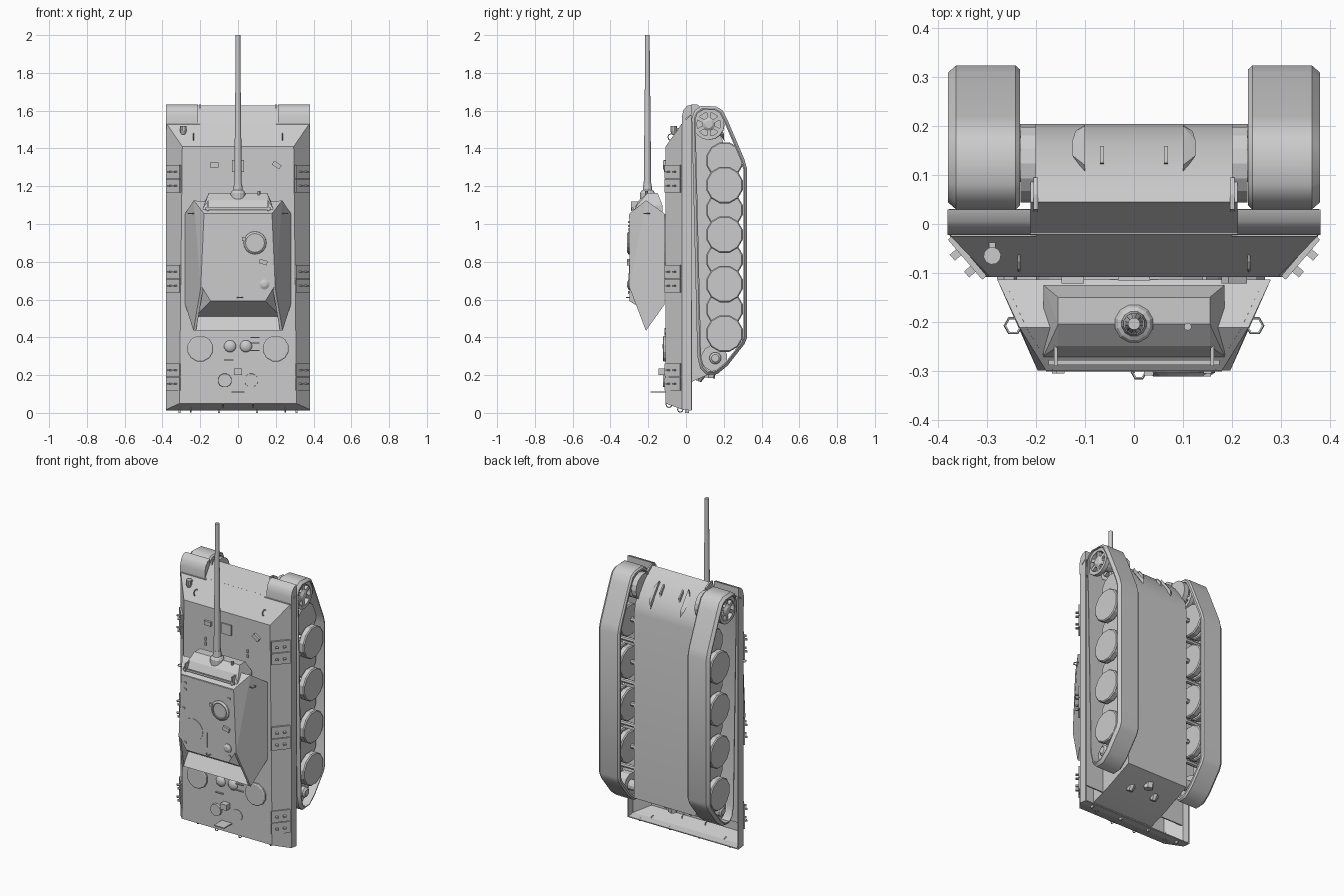
import bpy, bmesh
from math import sin, cos, pi, atan2
from mathutils import Vector, Matrix

if "Cube" in bpy.data.objects:
    bpy.data.objects.remove(bpy.data.objects["Cube"])


def mesh(name, verts, faces, smooth=None):
    me = bpy.data.meshes.new(name)
    me.from_pydata(verts, [], faces)
    bm = bmesh.new()
    bm.from_mesh(me)
    bmesh.ops.recalc_face_normals(bm, faces=bm.faces)
    bm.to_mesh(me)
    bm.free()
    ob = bpy.data.objects.new(name, me)
    bpy.context.collection.objects.link(ob)
    if smooth:
        bpy.ops.object.select_all(action='DESELECT')
        ob.select_set(True)
        bpy.context.view_layer.objects.active = ob
        bpy.ops.object.shade_smooth_by_angle(angle=smooth)
    return ob


def loft(name, a, b, smooth=None):
    """Join two matching outlines and cap them."""
    n = len(a)
    f = [(i, (i + 1) % n, (i + 1) % n + n, i + n) for i in range(n)]
    return mesh(name, a + b, f + [tuple(range(n)), tuple(range(n, 2 * n))], smooth)


def prism(name, profile, x0, x1, smooth=None):
    """Extrude a (y, z) profile along x."""
    return loft(name, [(x0, *p) for p in profile], [(x1, *p) for p in profile], smooth)


def box(name, x, y, z, rot=None):
    c = Vector((sum(x) / 2, sum(y) / 2, sum(z) / 2))
    v = [Vector((a, b, d)) - c for a in x for b in y for d in z]
    v = [(rot @ p if rot else p) + c for p in v]
    return mesh(name, v, [(0, 1, 3, 2), (4, 5, 7, 6), (0, 1, 5, 4),
                          (2, 3, 7, 6), (0, 2, 6, 4), (1, 3, 7, 5)])


def lathe(name, start, axis, profile, n=12, smooth=None):
    """Turn (distance, radius) pairs about an axis."""
    s, a = Vector(start), Vector(axis).normalized()
    u = a.orthogonal().normalized()
    w = a.cross(u)
    v = [s + a * d + (u * cos(2 * pi * i / n) + w * sin(2 * pi * i / n)) * r
         for d, r in profile for i in range(n)]
    k = len(profile)
    f = [(j * n + i, j * n + (i + 1) % n, (j + 1) * n + (i + 1) % n, (j + 1) * n + i)
         for j in range(k - 1) for i in range(n)]
    return mesh(name, v, f + [tuple(range(n)), tuple(range((k - 1) * n, k * n))], smooth)


def band(name, path, section, side):
    """Sweep a closed (x, inset) section around a closed (y, z) path."""
    n, k, v = len(path), len(section), []
    for i, (y, z) in enumerate(path):
        a, p, b = Vector(path[i - 1]), Vector((y, z)), Vector(path[(i + 1) % n])
        d0, d1 = (p - a).normalized(), (b - p).normalized()
        t = (d0 + d1).normalized()
        q = Vector((t.y, -t.x)) / max(.5, t.dot(d0))
        v += [(side * x, y + q.x * s, z + q.y * s) for x, s in section]
    f = [(i * k + j, i * k + (j + 1) % k, (i + 1) % n * k + (j + 1) % k, (i + 1) % n * k + j)
         for i in range(n) for j in range(k)]
    return mesh(name, v, f, .7)


def hull(name, pts):
    ob = mesh(name, pts, [])
    bm = bmesh.new()
    bm.from_mesh(ob.data)
    bmesh.ops.convex_hull(bm, input=bm.verts)
    bmesh.ops.dissolve_limit(bm, angle_limit=.02, verts=bm.verts, edges=bm.edges)
    bm.to_mesh(ob.data)
    bm.free()
    return ob


def loop(name, centre, normal, r, t, n=8):
    rot = Vector(normal).to_track_quat('Z', 'Y').to_euler()
    bpy.ops.mesh.primitive_torus_add(location=centre, rotation=rot, major_radius=r,
                                     minor_radius=t, major_segments=n, minor_segments=5)
    bpy.context.object.name = name


def circle(y, z, r, n):
    return [(y + r * cos(2 * pi * i / n), z + r * sin(2 * pi * i / n)) for i in range(n)]


# Upper hull: open shell with sloped sides, glacis and rear lip
rows = [[(s * x, y, z) for s in (-1, 1)] for x, y, z in
        [(.295, -.108, 1.41), (.31, -.108, .05), (.38, -.02, 1.534),
         (.38, -.02, .018), (.38, .03, 1.58), (.38, .03, .012)]]
shell = mesh("upper_hull", sum(rows, []),
             [(0, 1, 3, 2), (0, 2, 6, 4), (1, 5, 7, 3), (4, 6, 10, 8), (5, 9, 11, 7),
              (0, 4, 5, 1), (2, 3, 7, 6), (6, 7, 11, 10)])
m = shell.modifiers.new("thickness", 'SOLIDIFY')
m.thickness, m.offset = .008, -1

# Lower hull with rounded nose
prism("lower_hull", [(-.1, 1.41), (.045, 1.627), (.08, 1.6), (.12, 1.56), (.165, 1.5), (.195, 1.44),
                     (.205, 1.39), (.205, .24), (.03, .165), (-.1, .12)], -.212, .212, .5)

# Running gear
track_path = [(.03, 1.56), (.045, 1.6), (.08, 1.626), (.16, 1.622), (.195, 1.6), (.22, 1.55),
              (.31, 1.34), (.324, 1.29), (.324, .40), (.31, .365), (.22, .25), (.165, .205),
              (.11, .2), (.075, .235), (.06, .3)]
track_path.reverse()
sect = [(.233, -.02), (.233, -.008), (.242, 0), (.364, 0), (.38, -.014), (.38, -.02)]

for s, tag in ((-1, "left"), (1, "right")):
    band(f"track_{tag}", track_path, sect, s)
    prism(f"sponson_floor_{tag}", [(-.026, .15), (-.026, 1.53), (-.018, 1.53), (-.018, .15)],
          s * .2, s * .374)
    prism(f"front_fender_{tag}", [(-.022, 1.5), (-.022, 1.57), (-.012, 1.605), (.005, 1.625), (.03, 1.632),
                                  (.03, 1.58), (0, 1.56), (0, 1.5)], s * .212, s * .381, .7)
    for i in range(4):
        for kind, z, x in (("outer", .42, .338), ("middle", .55, .29), ("inner", .55, .238)):
            z += i * .262
            lathe(f"{kind}_wheel_{tag}_{i}", (s * x, .204, z), (s, 0, 0),
                  [(0, .094), (.006, .1), (.034, .1), (.04, .094)])
            lathe(f"{kind}_axle_{tag}_{i}", (s * .2, .19, z), (s, 0, 0), [(0, .014), (x - .2, .014)], 8)
    # final drive and spoked sprocket
    lathe(f"final_drive_{tag}", (s * .2, .124, 1.525), (s, 0, 0), [(0, .08), (.032, .08)], 16)
    for x in (.255, .345):
        band(f"sprocket_rim_{tag}", circle(.12, 1.528, .083, 16),
             [(x, -.02), (x, 0), (x + .025, 0), (x + .025, -.02)], s)
        for i in range(3):
            box(f"sprocket_spoke_{tag}", (s * x, s * (x + .02)), (.11, .13), (1.455, 1.601),
                Matrix.Rotation(i * pi / 3, 3, 'X'))
    lathe(f"sprocket_hub_{tag}", (s * .2, .12, 1.528), (s, 0, 0), [(0, .035), (.165, .035), (.175, .02)], 12)
    # rear idler
    lathe(f"idler_{tag}", (s * .27, .15, .29), (s, 0, 0), [(0, .07), (.06, .07)], 12)
    lathe(f"idler_hub_{tag}", (s * .2, .155, .29), (s, 0, 0), [(0, .032), (.155, .032), (.165, .02)], 12)
    # spare links hung on the sloped hull sides
    tilt = Matrix.Rotation(s * atan2(.085, .073), 3, 'Z')
    for zc in (.19, .71, 1.24):
        for dz in (-.037, .037):
            c = (s * .341, -.069)
            box(f"spare_link_{tag}", (c[0] - .054, c[0] + .054), (c[1] - .006, c[1] + .006),
                (zc + dz - .035, zc + dz + .035), tilt)
            for d in (-.025, .02):
                t = (c[0] + s * (d * .65 + .007), c[1] + d * .76 - .006)
                box(f"spare_link_tooth_{tag}", (t[0] - .008, t[0] + .008), (t[1] - .014, t[1] + .014),
                    (zc + dz - .004, zc + dz + .004), tilt)
    # tow fittings and hooks
    prism(f"tow_bracket_{tag}", [(.02, 1.57), (.03, 1.632), (.06, 1.632), (.095, 1.61), (.095, 1.55)],
          s * .196, s * .206)
    hull(f"nose_wedge_{tag}", [(s * x, y, z) for x, y, z in
                               [(.1, .105, 1.57), (.1, .203, 1.44), (.126, .14, 1.545), (.126, .17, 1.505),
                                (.1, .12, 1.585), (.1, .2, 1.48), (.12, .19, 1.475)]])
    prism(f"nose_hook_{tag}", [(.12, 1.54), (.125, 1.575), (.16, 1.535), (.16, 1.48)], s * .061, s * .07)
    loop(f"glacis_hook_{tag}", (s * .235, -.078, 1.46), (1, 0, 0), .018, .003)
    loop(f"turret_hook_{tag}", (s * .247, -.208, 1.055), (0, 0, 1), .017, .003, 6)
    loop(f"rear_deck_hook_{tag}", (s * .08, -.09, .045), (1, 0, 0), .016, .003)
    loop(f"rear_edge_ring_{tag}", (s * .25, -.03, .018), (1, 0, 0), .014, .003)
    # rear plate exhausts and engine grilles
    lathe(f"exhaust_{tag}", (s * .085, .085, .225), (0, -.4, -1), [(0, .026), (.035, .026), (.06, .018)], 8)
    lathe(f"fan_grille_{tag}", (s * .2, -.1, .34), (0, -1, 0), [(0, .07), (.018, .07), (.022, .064)], 12)
    lathe(f"filler_dome_{tag}", (s * .042, -.1, .353), (0, -1, 0),
          [(0, .033), (.012, .032), (.02, .024), (.024, .008)], 12, .9)
    lathe(f"deck_cap_{tag}", (s * .07, -.1, .172), (0, -1, 0),
          [(0, .038), (.022 if s < 0 else .011, .036)], 12)
    for z in (1.2, 1.17):
        box(f"deck_clip_{tag}", (s * .14, s * .148), (-.115, -.1), (z, z + .02))
lathe("starter_cover", (0, .13, .225), (0, -.1, -1), [(0, .028), (.04, .028)], 6)
box("deck_vent", (-.022, .022), (-.145, -.1), (.2, .235))
box("rear_step", (-.035, .035), (-.187, -.1), (.108, .114))
for x, z in ((-.05, .28), (.09, .33), (.09, .37), (.09, .4)):
    box("deck_handle", (x - .025, x + .025), (-.116, -.1), (z - .003, z + .003))

# Headlight and driver periscopes
lathe("headlight", (-.29, -.065, 1.475), (0, 0, 1), [(0, .01), (.018, .018), (.045, .018)], 10)
box("headlight_post", (-.297, -.283), (-.065, -.01), (1.495, 1.509))
box("ball_mount_plate", (-.033, .033), (-.116, -.1), (1.275, 1.34))
for x, a in ((-.125, 0), (.205, .6)):
    box("periscope", (x - .023, x + .023), (-.122, -.1), (1.3, 1.325), Matrix.Rotation(a, 3, 'Y'))

# Turret core with a notch under the roof at the rear, between hexagonal side plates
lathe("turret_ring", (0, -.1, .85), (0, -1, 0), [(0, .2), (.02, .2)], 24)
core = [(.27, -.113, 1.055), (.27, -.113, .575), (.226, -.212, .437), (.225, -.165, .51),
        (.145, -.3, .592), (.19, -.3, .665), (.173, -.3, 1.055), (.226, -.212, 1.123)]
loft("turret_core", [(-x, y, z) for x, y, z in core], core)
side = [(.28, -.113, 1.055), (.28, -.113, .575), (.234, -.212, 1.125), (.236, -.212, .435),
        (.18, -.3, 1.055), (.197, -.3, .665)]
for s, tag in ((-1, "left"), (1, "right")):
    hull(f"turret_side_{tag}", [(s * (x - d), y, z) for x, y, z in side for d in (0, .014)])
hull("mantlet", [(s * x, y, z) for s in (-1, 1) for x, y, z in
                 [(.185, -.28, 1.05), (.185, -.125, 1.05), (.155, -.25, 1.125), (.155, -.205, 1.163),
                  (.155, -.15, 1.163), (.185, -.125, 1.1), (.185, -.27, 1.085)]])
box("roof_rail", (-.18, .18), (-.302, -.278), (1.03, 1.05))
box("roof_front_bar", (-.175, .175), (-.288, -.278), (1.075, 1.087))
for x in (-.16, .16):
    box("rail_post", (x - .004, x + .004), (-.29, -.25), (1.07, 1.12))

# Gun
lathe("gun_collar", (0, -.204, 1.12), (0, 0, 1),
      [(0, .04), (.045, .04), (.055, .034), (.06, .026), (.095, .022)], 12)
lathe("gun_barrel", (0, -.204, 1.17), (0, 0, 1), [(0, .021), (.4, .0165), (.75, .0125), (.83, .0125)], 12, .6)
lathe("gun_sight", (.11, -.21, 1.15), (0, 0, 1), [(0, .008), (.025, .008)], 8)

# Roof fittings
lathe("cupola", (.09, -.29, .9), (0, -1, 0), [(0, .063), (.014, .06), (.022, .05), (.022, .045), (.015, .045)], 16)
box("cupola_hinge", (.02, .04), (-.31, -.295), (.91, .93))
lathe("roof_ventilator", (.14, -.29, .68), (0, -1, 0), [(0, .027), (.014, .027), (.022, .012)], 12)
lathe("loader_hatch", (-.1, -.29, .73), (0, -1, 0), [(0, .07), (.012, .07)], 16)
box("roof_periscope", (.112, .155), (-.312, -.295), (.787, .81), Matrix.Rotation(.3, 3, 'Y'))
box("roof_seam", (-.002, .002), (-.305, -.295), (.65, .74))
loop("roof_lifting_ring", (.01, -.303, .61), (0, 0, 1), .014, .003, 6)
for x, z in ((-.16, .85), (-.15, .97), (-.15, .64), (.155, .635), (.15, .99), (-.15, 1.01)):
    box("roof_bolt", (x - .008, x + .008), (-.306, -.295), (z - .005, z + .005))
lathe("deck_plug", (-.26, -.1, .43), (0, -1, 0), [(0, .021), (.014, .021)], 6)

# Small drain stubs touching the ground
for x in (-.31, -.1, .1, .31):
    box("drain_stub", (x - .005, x + .005), (-.005, .015), (0, .02))
